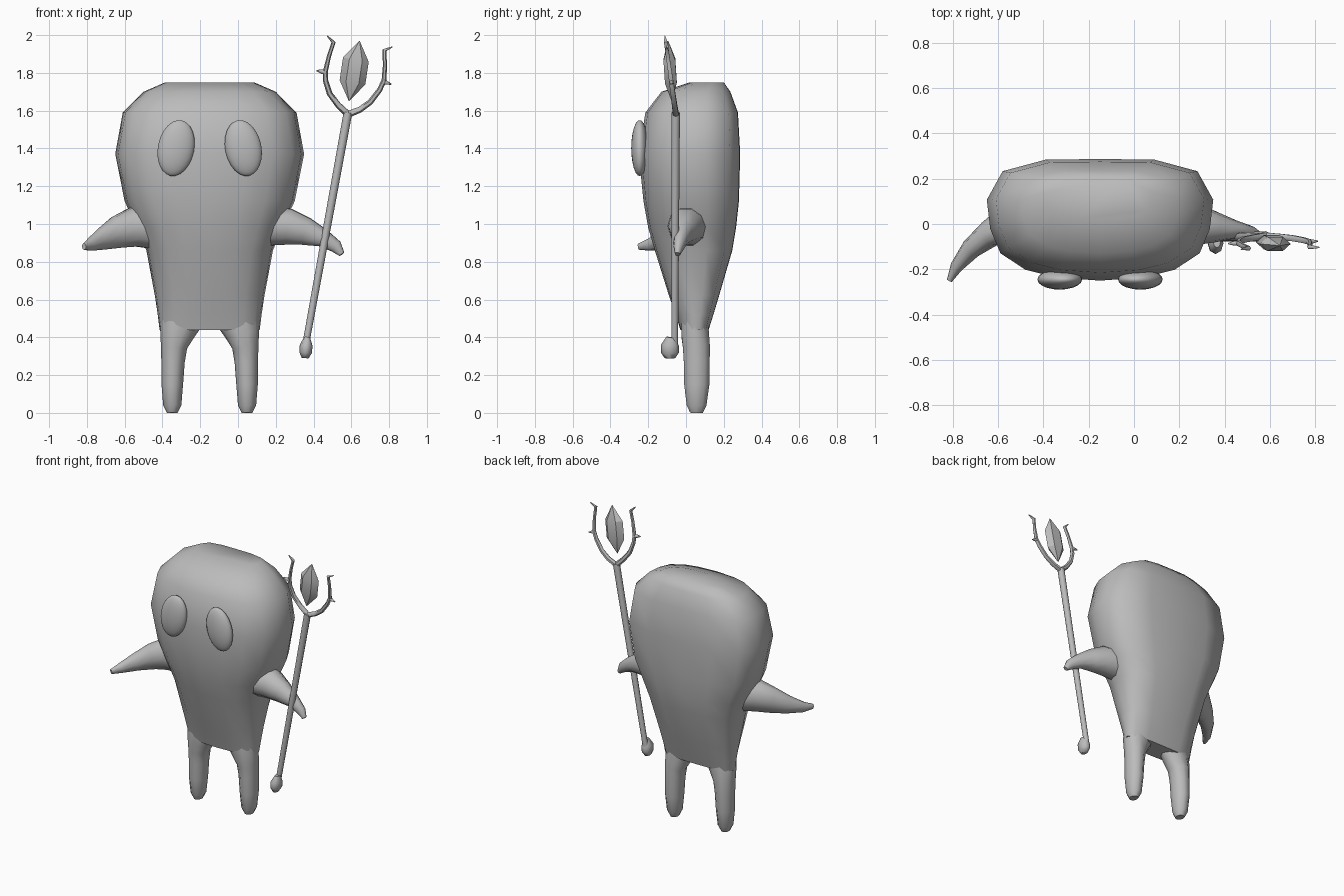
import bpy, bmesh, math
from mathutils import Vector

grey = bpy.data.materials.new("plain grey")
grey.diffuse_color = (0.5, 0.5, 0.5, 1)
CX = -0.15  # centre line of the body


def loft(name, rings, angle=60):
    """Skin a list of equal-sized point rings and cap both ends."""
    bm = bmesh.new()
    rows = [[bm.verts.new(p) for p in r] for r in rings]
    n = len(rows[0])
    for a, b in zip(rows, rows[1:]):
        for i in range(n):
            j = (i + 1) % n
            bm.faces.new((a[i], a[j], b[j], b[i]))
    bm.faces.new(rows[0])
    bm.faces.new(rows[-1])
    bmesh.ops.recalc_face_normals(bm, faces=bm.faces)
    me = bpy.data.meshes.new(name)
    bm.to_mesh(me)
    bm.free()
    ob = bpy.data.objects.new(name, me)
    bpy.context.collection.objects.link(ob)
    finish(ob, angle)
    return ob


def finish(ob, angle):
    ob.data.materials.append(grey)
    bpy.ops.object.select_all(action='DESELECT')
    ob.select_set(True)
    bpy.context.view_layer.objects.active = ob
    bpy.ops.object.shade_smooth_by_angle(angle=math.radians(angle))


def tube(name, path, ref=(0, 1, 0), sides=8, angle=60):
    """Elliptical tube through points (x, y, z, side radius, ref radius)."""
    pts = [Vector(p[:3]) for p in path]
    rings = []
    for i, p in enumerate(path):
        t = (pts[min(i + 1, len(pts) - 1)] - pts[max(i - 1, 0)]).normalized()
        u = t.cross(Vector(ref)).normalized()
        v = u.cross(t)
        rings.append([pts[i] + u * p[3] * math.cos(k * math.tau / sides)
                      + v * p[4] * math.sin(k * math.tau / sides) for k in range(sides)])
    return loft(name, rings, angle)


# body: one half outline mirrored, stacked at (z, half width, front y, back y)
half = [(0, 1), (0.48, 0.99), (0.86, 0.80), (1, 0.33), (0.97, -0.15),
        (0.88, -0.55), (0.66, -0.82), (0.38, -0.95), (0, -1)]
outline = half + [(-x, y) for x, y in half[-2:0:-1]]
levels = [(0.44, 0.265, -0.03, 0.12), (0.52, 0.275, -0.055, 0.145),
          (0.62, 0.29, -0.09, 0.175), (0.86, 0.335, -0.165, 0.245),
          (0.98, 0.385, -0.20, 0.265), (1.12, 0.45, -0.225, 0.28),
          (1.37, 0.50, -0.25, 0.287), (1.59, 0.46, -0.215, 0.275),
          (1.70, 0.35, -0.13, 0.235), (1.75, 0.235, 0.02, 0.20)]
loft("body", [[(CX + x * w, (f + b) / 2 + y * (b - f) / 2, z) for x, y in outline]
              for z, w, f, b in levels], 70)

# legs and eyes, mirrored about the body centre line
for s, side in ((-1, "left"), (1, "right")):
    leg = [(0.198, 0.0, 0.055, 0.028, 0.035), (0.198, 0.04, 0.056, 0.048, 0.055),
           (0.198, 0.15, 0.057, 0.057, 0.07), (0.194, 0.27, 0.057, 0.062, 0.072),
           (0.189, 0.35, 0.055, 0.07, 0.075), (0.173, 0.42, 0.048, 0.092, 0.077),
           (0.150, 0.50, 0.045, 0.12, 0.07)]
    tube(side + "_leg", [(CX + s * x, y, z, a, b) for x, z, y, a, b in leg], sides=10)
    bpy.ops.mesh.primitive_uv_sphere_add(segments=20, ring_count=12, radius=1,
                                         location=(CX + s * 0.178, -0.245, 1.402))
    eye = bpy.context.object
    eye.name = side + "_eye"
    eye.scale = (0.096, 0.045, 0.15)
    eye.rotation_euler = (0, -s * 0.2, 0)
    finish(eye, 60)

# arms: one reaching forward, one holding the staff
tube("left_arm", [(-0.42, 0.03, 0.98, 0.12, 0.12), (-0.55, 0.0, 0.985, 0.09, 0.11),
                  (-0.64, -0.045, 0.955, 0.06, 0.088), (-0.72, -0.11, 0.92, 0.045, 0.06),
                  (-0.785, -0.19, 0.89, 0.028, 0.034), (-0.815, -0.25, 0.88, 0.012, 0.017)],
     ref=(0, 0, 1), sides=10)
tube("right_arm", [(0.15, 0.01, 0.99, 0.11, 0.11), (0.27, 0.0, 0.985, 0.095, 0.1),
                   (0.36, -0.015, 0.96, 0.068, 0.077), (0.45, -0.025, 0.925, 0.04, 0.05),
                   (0.52, -0.038, 0.88, 0.028, 0.035), (0.55, -0.045, 0.84, 0.014, 0.016)],
     ref=(0, 0, 1), sides=10)

# staff shaft and bottom knob
tube("staff_shaft", [(0.358, -0.06, 0.36, 0.018, 0.018), (0.582, -0.055, 1.59, 0.023, 0.023)])
tube("staff_knob", [(0.355, -0.085, 0.29, 0.018, 0.028), (0.358, -0.085, 0.318, 0.033, 0.047),
                    (0.361, -0.085, 0.358, 0.034, 0.047), (0.366, -0.08, 0.40, 0.016, 0.025)])


def prong_y(z):
    """The fork leans forward as it rises."""
    return -0.055 - 0.14 * (z - 1.59)


def prong(name, path):
    tube(name, [(x, prong_y(z), z, r, r) for x, z, r in path], sides=6)


# fork prongs with side spikes
prong("left_prong", [(0.582, 1.58, 0.018), (0.53, 1.63, 0.016), (0.485, 1.69, 0.015),
                     (0.463, 1.76, 0.014), (0.463, 1.81, 0.013), (0.482, 1.89, 0.011),
                     (0.506, 1.962, 0.011), (0.473, 1.995, 0.003)])
prong("left_spike", [(0.468, 1.80, 0.013), (0.44, 1.808, 0.011), (0.415, 1.812, 0.003)])
prong("right_prong", [(0.582, 1.58, 0.018), (0.645, 1.605, 0.016), (0.70, 1.645, 0.015),
                      (0.75, 1.71, 0.014), (0.773, 1.76, 0.013), (0.778, 1.84, 0.011),
                      (0.775, 1.92, 0.011), (0.818, 1.938, 0.003)])
prong("right_spike", [(0.765, 1.752, 0.013), (0.785, 1.748, 0.011), (0.812, 1.74, 0.003)])

# faceted gem floating in the fork
tube("gem", [(0.588, -0.075, 1.652, 0.002, 0.002), (0.606, -0.08, 1.75, 0.069, 0.036),
             (0.624, -0.088, 1.87, 0.069, 0.036), (0.643, -0.095, 1.968, 0.002, 0.002)],
     sides=6, angle=25)
